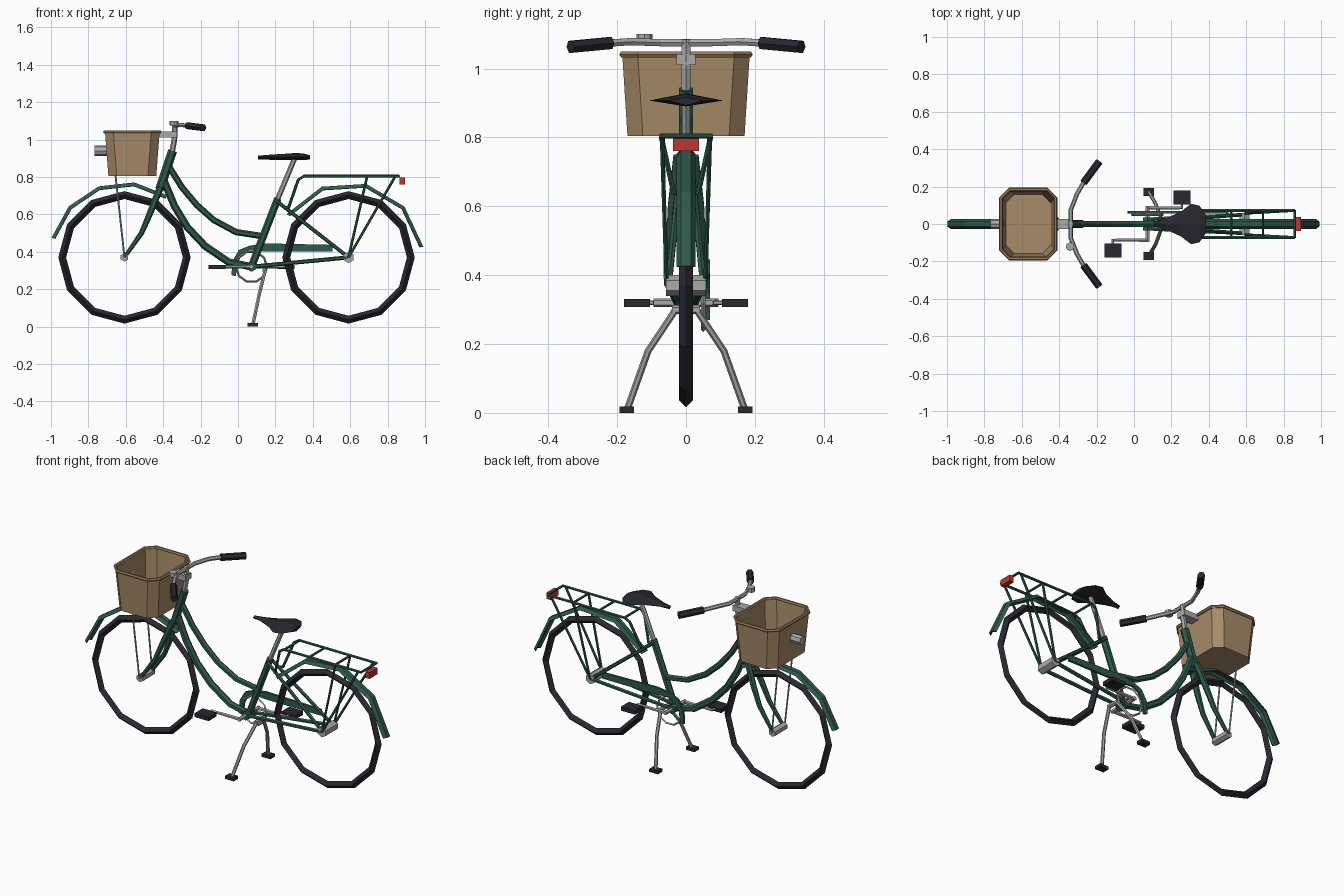
import bpy, bmesh, math
from mathutils import Vector

if "Cube" in bpy.data.objects:
    bpy.data.objects.remove(bpy.data.objects["Cube"])


def material(name, rgb):
    m = bpy.data.materials.new(name)
    m.diffuse_color = (*rgb, 1)
    m.use_nodes = True
    m.node_tree.nodes["Principled BSDF"].inputs["Base Color"].default_value = m.diffuse_color
    return m


GREEN = material("green paint", (0.027, 0.1, 0.07))
DARK = material("dark rubber", (0.022, 0.021, 0.03))
GREY = material("grey metal", (0.4, 0.4, 0.4))
TAN = material("tan wicker", (0.39, 0.26, 0.14))
BROWN = material("rim wicker", (0.31, 0.2, 0.1))
RED = material("red lens", (0.5, 0.04, 0.03))


def finish(name, bm, mat):
    bmesh.ops.recalc_face_normals(bm, faces=bm.faces)
    me = bpy.data.meshes.new(name)
    bm.to_mesh(me)
    bm.free()
    me.materials.append(mat)
    ob = bpy.data.objects.new(name, me)
    bpy.context.collection.objects.link(ob)
    return ob


def loft(name, rings, mat, closed=False):
    """Skin a list of point rings; cap the ends unless closed."""
    bm = bmesh.new()
    vs = [[bm.verts.new(p) for p in ring] for ring in rings]
    n = len(vs[0])
    pairs = list(zip(vs, vs[1:])) + ([(vs[-1], vs[0])] if closed else [])
    for a, b in pairs:
        for i in range(n):
            j = (i + 1) % n
            bm.faces.new((a[i], a[j], b[j], b[i]))
    if not closed:
        bm.faces.new(vs[0])
        bm.faces.new(vs[-1])
    return finish(name, bm, mat)


def tube(name, pts, r, mat, sides=6, closed=False, ref=(0, 1, 0)):
    """Sweep a polygon of radius r (or one radius per point) along a path."""
    pts = [Vector(p) for p in pts]
    n, ref, rings = len(pts), Vector(ref), []
    for i, p in enumerate(pts):
        a = pts[i - 1] if (i or closed) else p
        b = pts[(i + 1) % n] if (closed or i < n - 1) else p
        t = (b - a).normalized()
        u = ref.cross(t).normalized()
        v = t.cross(u)
        rad = r[i] if isinstance(r, (list, tuple)) else r
        rings.append([p + rad * (u * math.cos(k) + v * math.sin(k))
                      for k in (2 * math.pi * s / sides for s in range(sides))])
    return loft(name, rings, mat, closed)


def box(name, lo, hi, mat):
    return loft(name, [[(x, lo[1], lo[2]), (x, hi[1], lo[2]), (x, hi[1], hi[2]), (x, lo[1], hi[2])]
                       for x in (lo[0], hi[0])], mat)


def circle(cx, cz, r, n, y=0):
    return [(cx + r * math.cos(2 * math.pi * i / n), y, cz + r * math.sin(2 * math.pi * i / n))
            for i in range(n)]


def path(xz, y=0):
    return [(x, y, z) for x, z in xz]


X = (1, 0, 0)
FRONT, REAR, AXLE = -0.607, 0.591, 0.37
BX, BZ = 0.072, 0.32  # bottom bracket

# Wheels, hubs and fenders
for name, cx, hub_r, a0, a1 in (("front", FRONT, 0.023, 165, 55), ("rear", REAR, 0.03, 8, 145)):
    tube(name + "_tire", circle(cx, AXLE, 0.333, 12), 0.021, DARK, sides=4, closed=True)
    tube(name + "_hub", [(cx, -0.058, AXLE), (cx, 0.058, AXLE)], hub_r, GREY, ref=X)
    profile = [(-0.027, 0.385), (-0.014, 0.404), (0.014, 0.404), (0.027, 0.385),
               (0.022, 0.383), (0.011, 0.396), (-0.011, 0.396), (-0.022, 0.383)]
    rings = []
    for i in range(5):
        a = math.radians(a0 + (a1 - a0) * i / 4)
        rings.append([(cx + r * math.cos(a), y, AXLE + r * math.sin(a)) for y, r in profile])
    loft(name + "_fender", rings, GREEN)

# Frame
tube("head_tube", path([(-0.35, 0.94), (-0.418, 0.735)]), 0.024, GREEN)
tube("upper_tube", path([(-0.375, 0.865), (-0.3, 0.745), (-0.22, 0.65), (-0.13, 0.57),
                         (-0.01, 0.505), (0.135, 0.483)]), 0.017, GREEN)
tube("lower_tube", path([(-0.4, 0.79), (-0.34, 0.645), (-0.27, 0.53), (-0.175, 0.43),
                         (-0.05, 0.345), (BX, BZ)]), 0.02, GREEN)
tube("seat_tube", path([(BX, BZ), (0.213, 0.685)]), 0.02, GREEN)
tube("bottom_bracket", [(BX, -0.036, BZ), (BX, 0.036, BZ)], 0.027, GREEN, ref=X)
for s, side in ((-1, "right"), (1, "left")):
    tube(side + "_fork_leg", [(-0.415, s * 0.02, 0.745), (-0.473, s * 0.038, 0.6),
                              (-0.516, s * 0.045, 0.5), (FRONT, s * 0.05, AXLE)],
         [0.019, 0.017, 0.014, 0.01], GREEN)
    tube(side + "_seat_stay", [(0.208, s * 0.02, 0.67), (REAR, s * 0.05, AXLE)], 0.01, GREEN)
    tube(side + "_chain_stay", [(BX, s * 0.025, BZ), (REAR, s * 0.05, AXLE)], 0.011, GREEN)

# Saddle: diamond sections (x, half width, top z, bottom z)
tube("seat_post", path([(0.205, 0.665), (0.303, 0.9)]), 0.014, GREY)
loft("seat", [[(x, w, 0.907), (x, 0, top), (x, -w, 0.907), (x, 0, low)] for x, w, top, low in (
    (0.108, 0.014, 0.914, 0.893), (0.17, 0.03, 0.919, 0.892), (0.25, 0.066, 0.924, 0.892),
    (0.305, 0.108, 0.928, 0.89), (0.35, 0.098, 0.926, 0.89), (0.384, 0.05, 0.916, 0.893))], DARK)

# Steering
tube("stem", path([(-0.352, 0.935), (-0.34, 1.0), (-0.338, 1.085)]), 0.015, GREY)
half = [(-0.338, 0.075, 1.075), (-0.305, 0.16, 1.078), (-0.262, 0.235, 1.073)]
mirrored = [(x, -y, z) for x, y, z in reversed(half)]
tube("handlebar", mirrored + half, 0.012, GREY, ref=(0, 0, 1))
for s, side in ((-1, "right"), (1, "left")):
    tube(side + "_grip", [(-0.27, s * 0.22, 1.074), (-0.185, s * 0.335, 1.063)], 0.02, DARK, ref=(0, 0, 1))
tube("bell", [(-0.342, -0.121, 1.075), (-0.342, -0.121, 1.1)], 0.023, GREY, sides=8)

# Basket with rim, bracket, lamp and support rods
def octagon(hx, hy, z, c=0.045):
    q = [(hx, hy - c), (hx - c, hy), (c - hx, hy), (-hx, hy - c),
         (-hx, c - hy), (c - hx, -hy), (hx - c, -hy), (hx, c - hy)]
    return [(-0.565 + x, y, z) for x, y in q]


loft("basket", [octagon(0.12, 0.157, 0.815), octagon(0.138, 0.177, 1.04),
                octagon(0.146, 0.185, 1.04), octagon(0.128, 0.17, 0.804)], TAN)
bottom = bpy.data.objects["basket"]
tube("basket_rim", octagon(0.146, 0.184, 1.041), 0.01, BROWN, closed=True, ref=(0, 0, 1))
box("basket_bracket", (-0.425, -0.028, 1.01), (-0.325, 0.028, 1.042), GREY)
tube("headlight", [(-0.767, 0, 0.94), (-0.695, 0, 0.94)], 0.027, GREY, sides=8)
for s, side in ((-1, "right"), (1, "left")):
    tube(side + "_basket_rod", [(-0.655, s * 0.066, 0.81), (FRONT, s * 0.06, AXLE)], 0.005, GREY)

# Rear rack and tail light
for s, side in ((-1, "right"), (1, "left")):
    tube(side + "_rack_rail", [(0.225, s * 0.02, 0.63), (0.27, s * 0.035, 0.635), (0.322, s * 0.068, 0.785),
                               (0.352, s * 0.072, 0.804), (0.862, s * 0.072, 0.804)][1:], 0.008, GREEN)
    tube(side + "_rack_foot", [(0.272, s * 0.036, 0.64), (0.25, s * 0.024, 0.635)], 0.008, GREEN)
    for i, x in enumerate((0.69, 0.84)):
        tube(f"{side}_rack_strut_{i}", [(x, s * 0.07, 0.802), (REAR, s * 0.056, AXLE)], 0.007, GREEN)
for i, x in enumerate((0.355, 0.52, 0.69, 0.86)):
    tube(f"rack_crossbar_{i}", [(x, -0.074, 0.804), (x, 0.074, 0.804)], 0.007, GREEN, ref=X)
box("tail_light", (0.864, -0.038, 0.76), (0.892, 0.038, 0.797), RED)

# Chain guard: band of (outer, inner) points in the xz plane
outer = [(0.505, 0.437), (0.14, 0.445), (0.06, 0.432), (0.005, 0.41), (-0.03, 0.35), (-0.035, 0.275)]
inner = [(0.505, 0.402), (0.14, 0.402), (0.065, 0.408), (0.025, 0.388), (0.0, 0.345), (-0.012, 0.27)]
loft("chain_guard", [[(o[0], 0.057, o[1]), (o[0], 0.07, o[1]), (n[0], 0.07, n[1]), (n[0], 0.057, n[1])]
                     for o, n in zip(outer, inner)], GREEN)

# Drive: chainring, axle, cranks and pedals
tube("chainring", circle(BX, BZ, 0.083, 10, 0.05), 0.006, GREY, sides=4, closed=True)
tube("crank_axle", [(BX, -0.095, BZ), (BX, 0.095, BZ)], 0.012, GREY, ref=X)
for s, side in ((-1, "right"), (1, "left")):
    px = BX + s * 0.185
    tube(side + "_crank", [(BX, s * 0.086, BZ), (px, s * 0.086, BZ)], [0.011, 0.008], GREY)
    tube(side + "_pedal_axle", [(px, s * 0.08, BZ), (px, s * 0.12, BZ)], 0.007, GREY, ref=X)
    y0, y1 = sorted((s * 0.104, s * 0.18))
    box(side + "_pedal", (px - 0.046, y0, 0.307), (px + 0.046, y1, 0.33), DARK)

# Two-legged stand
tube("stand_crossbar", [(0.142, -0.04, 0.3), (0.142, 0.04, 0.3)], 0.013, GREY, ref=X)
for s, side in ((-1, "right"), (1, "left")):
    tube(side + "_stand_leg", [(0.145, s * 0.03, 0.3), (0.115, s * 0.11, 0.18), (0.08, s * 0.17, 0.012)],
         0.01, GREY, ref=X)
    box(side + "_stand_foot", (0.05, s * 0.172 - 0.021, 0), (0.107, s * 0.172 + 0.021, 0.018), DARK)
